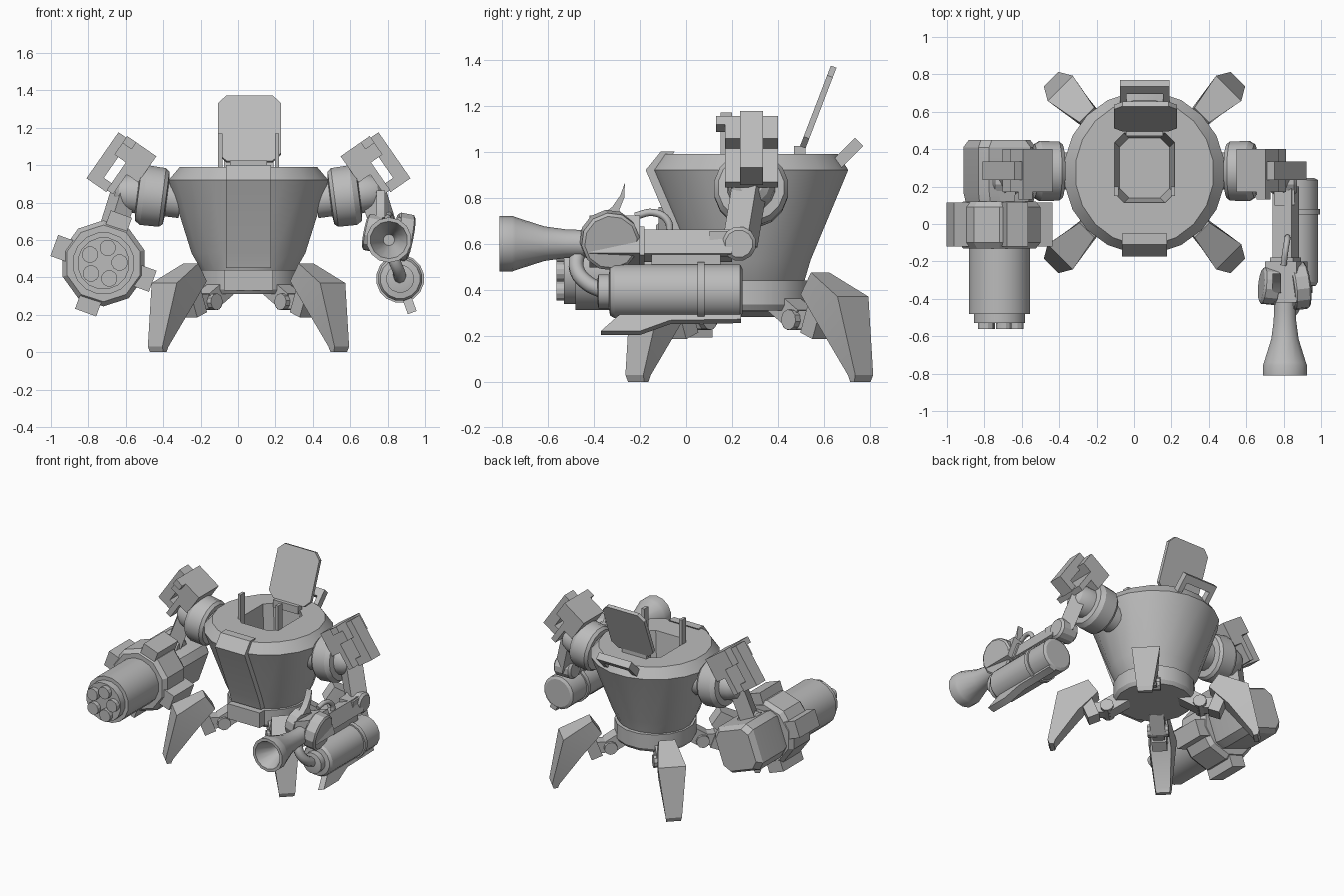
import bpy, bmesh, math
from mathutils import Vector, Matrix

if "Cube" in bpy.data.objects:
    bpy.data.objects.remove(bpy.data.objects["Cube"])

CX, CY = 0.056, 0.275          # centre of the hull
grey = bpy.data.materials.new("plain grey")
grey.diffuse_color = (0.5, 0.5, 0.5, 1)
grey.use_nodes = True
grey.node_tree.nodes["Principled BSDF"].inputs["Base Color"].default_value = grey.diffuse_color


def mesh(name, verts, faces):
    bm = bmesh.new()
    vs = [bm.verts.new(v) for v in verts]
    for f in faces:
        bm.faces.new([vs[i] for i in f])
    bmesh.ops.recalc_face_normals(bm, faces=bm.faces)
    me = bpy.data.meshes.new(name)
    bm.to_mesh(me)
    bm.free()
    me.materials.append(grey)
    ob = bpy.data.objects.new(name, me)
    bpy.context.collection.objects.link(ob)
    return ob


def loft(name, rings):
    """Closed skin through equal-length rings, capped at both ends."""
    n = len(rings[0])
    verts = [v for r in rings for v in r]
    faces = [[k * n + i, k * n + (i + 1) % n, (k + 1) * n + (i + 1) % n, (k + 1) * n + i]
             for k in range(len(rings) - 1) for i in range(n)]
    faces += [list(range(n)), list(range(len(verts) - n, len(verts)))]
    return mesh(name, verts, faces)


def lathe(name, profile, origin, axis, seg=16):
    q = Vector((0, 0, 1)).rotation_difference(Vector(axis).normalized())
    o = Vector(origin)
    rings = []
    for p in profile:
        t, r = p[0], p[1]
        ry = p[2] if len(p) > 2 else r
        rings.append([o + q @ Vector((r * math.cos(a), ry * math.sin(a), t))
                      for a in (2 * math.pi * (i + .5) / seg for i in range(seg))])
    return loft(name, rings)


def box(name, lo, hi, M=Matrix()):
    ring = lambda z: [M @ Vector(p) for p in ((lo[0], lo[1], z), (hi[0], lo[1], z),
                                              (hi[0], hi[1], z), (lo[0], hi[1], z))]
    return loft(name, [ring(lo[2]), ring(hi[2])])


def beam(name, a, b, w, h):
    """Square bar from a to b."""
    a, b = Vector(a), Vector(b)
    q = (b - a).to_track_quat('Z', 'Y')
    M = Matrix.Translation(a) @ q.to_matrix().to_4x4()
    return box(name, (-w / 2, -h / 2, 0), (w / 2, h / 2, (b - a).length), M)


def prism_x(name, pts, x0, x1, M=Matrix()):
    """(y, z) outline extruded along x."""
    return loft(name, [[M @ Vector((x, y, z)) for y, z in pts] for x in (x0, x1)])


def tube(name, pts, r):
    cu = bpy.data.curves.new(name, 'CURVE')
    cu.dimensions, cu.bevel_depth, cu.bevel_resolution = '3D', r, 2
    cu.use_fill_caps, cu.resolution_u = True, 5
    sp = cu.splines.new('BEZIER')
    sp.bezier_points.add(len(pts) - 1)
    for bp, p in zip(sp.bezier_points, pts):
        bp.co = p
        bp.handle_left_type = bp.handle_right_type = 'AUTO'
    cu.materials.append(grey)
    ob = bpy.data.objects.new(name, cu)
    bpy.context.collection.objects.link(ob)


def octagon(x0, x1, y0, y1, c):
    return [(x0 + c, y0), (x1 - c, y0), (x1, y0 + c), (x1, y1 - c),
            (x1 - c, y1), (x0 + c, y1), (x0, y1 - c), (x0, y0 + c)]


# hull with cockpit opening
hull = lathe("hull", [(.43, .25, .24), (.53, .308, .27), (.92, .432, .435), (.99, .372, .39)],
             (CX, CY, 0), (0, 0, 1), 20)
cutter = loft("cockpit_cutter",
              [[(x, y, z) for x, y in octagon(-.107 + d, .22 - d, .11 + d, .49 - d, .05)]
               for z, d in ((.72, .03), (1.1, -.007))])
cutter.hide_render = True
cutter.hide_viewport = True
mod = hull.modifiers.new("cockpit", 'BOOLEAN')
mod.operation, mod.object, mod.solver = 'DIFFERENCE', cutter, 'EXACT'
lathe("base_ring", [(.31, .255), (.335, .272), (.44, .272)], (CX, CY, 0), (0, 0, 1), 16)
prism_x("front_panel", [(-.11, 1.0), (-.175, .92), (-.01, .53), (.015, .45), (.07, .45),
                        (.05, .53), (-.10, .92), (-.05, 1.0)], CX - .12, CX + .12)
box("base_front_block", (CX - .13, -.015, .33), (CX + .13, .12, .44))
for x in (-.106, .198):
    box("cockpit_post", (x, .15, .9), (x + .022, .2, 1.17))

# open hatch, hinge and rear handle
tilt = Matrix.Translation((0, .50, 1.0)) @ Matrix.Rotation(-math.radians(21), 4, 'X')
plate = octagon(-.107, .23, .02, .395, .045)
loft("hatch", [[tilt @ Vector((x, y, z)) for x, z in plate] for y in (-.013, .013)])
box("hatch_hinge", (CX - .1, .47, .97), (CX + .1, .52, 1.025))
H = Matrix.Translation((0, .65, .94)) @ Matrix.Rotation(-math.radians(45), 4, 'X')
for x in (-.075, .155):
    box("handle_side", (x, -.025, -.03), (x + .035, .025, .13), H)
box("handle_bar", (-.075, -.025, .09), (.19, .025, .145), H)

# four legs: rings across the leg run from hip to foot
for k in range(4):
    R = Matrix.Translation((CX, CY, 0)) @ Matrix.Rotation(math.radians(45 + 90 * k), 4, 'Z')
    quads = [((.435, .475, .056), (.37, .38, .055)), ((.637, .37, .095), (.50, .24, .07)),
             ((.706, .03, .055), (.655, .03, .05)), ((.695, 0, .05), (.665, 0, .045))]
    loft("leg", [[R @ Vector((ro, w, zo)), R @ Vector((ro, -w, zo)),
                  R @ Vector((ri, -wi, zi)), R @ Vector((ri, wi, zi))]
                 for (ro, zo, w), (ri, zi, wi) in quads])
    beam("hip_link", R @ Vector((.19, 0, .35)), R @ Vector((.32, 0, .27)), .10, .10)
    beam("leg_link", R @ Vector((.30, 0, .27)), R @ Vector((.43, 0, .27)), .08, .08)
    beam("leg_strut", R @ Vector((.40, 0, .20)), R @ Vector((.45, 0, .33)), .10, .08)
    side = R.to_3x3() @ Vector((0, 1, 0))
    lathe("hip_joint", [(-.07, .045), (.07, .045)], R @ Vector((.31, 0, .27)), side, 10)

# shoulders, armour and upper arms
for s in (1, -1):
    lathe("shoulder", [(-.16, .10), (-.085, .10), (-.08, .145), (-.06, .161), (.04, .164),
                       (.07, .145), (.075, .105), (.13, .10), (.175, .08), (.195, .05)],
          (CX + s * .52, .283, .835), (s, 0, .13), 16)
    M = Matrix(((-.82 * s, 0, -.57 * s, CX + s * .866), (0, 1, 0, 0),
                (-.57, 0, .82, .93), (0, 0, 0, 1)))
    # grab loop
    for u0, u1, v0, v1 in ((0, .30, 0, .075), (0, .055, .07, .13)):
        box("armour_loop", (v0, .235, u0), (v1, .335, u1), M)
    # shoulder block: top cap, main block, lower plate and front flange
    for u0, u1, v0, v1, y0, y1 in ((.19, .31, .05, .13, .17, .40), (.14, .31, .125, .24, .17, .40),
                                   (.01, .15, .125, .165, .17, .40), (.265, .31, .05, .11, .13, .18)):
        box("shoulder_armour", (v0, y0, u0), (v1, y1, u1), M)
    beam("upper_arm", (CX + s * .66, .28, .87), (CX + s * .745, .235, .60), .12, .10)
    lathe("elbow", [(-.07, .06), (-.055, .075), (.055, .075), (.07, .06)],
          (CX + s * .745, .23, .60), (1, 0, 0), 12)

# rotary gun on the left arm
G = Vector((-.719, 0, .475))
T = Matrix.Translation(G) @ Matrix.Rotation(math.radians(20), 4, 'Y')
lathe("gun_collar", [(-.12, .205), (-.09, .23), (.10, .23), (.13, .205)], G, (0, -1, 0), 10)
lathe("gun_barrel", [(.1, .167), (.48, .167), (.48, .14), (.53, .14)], G, (0, -1, 0), 16)
for i in range(5):
    a = 2 * math.pi * i / 5 + .05
    lathe("gun_bore", [(.5, .044), (.562, .044)],
          G + Vector((.086 * math.cos(a), 0, .086 * math.sin(a))), (0, -1, 0), 12)
for i in range(4):
    F = T @ Matrix.Rotation(math.pi / 2 * i, 4, 'Y')
    box("gun_fin", (.17, -.12, -.06), (.28, .115, .06), F)
rear = lambda y, h: [T @ Vector((x, y, z)) for x, z in octagon(-h, h, -h, h, .045)]
loft("gun_rear_block", [rear(.10, .15), rear(.17, .163), rear(.41, .163), rear(.45, .14)])
beam("gun_arm", (-.69, .23, .60), (-.715, .05, .55), .13, .13)

# flame projector on the right arm
N = (.807, 0, .60)
lathe("nozzle", [(.30, .062), (.46, .06), (.52, .062), (.615, .075), (.74, .115), (.755, .121),
                 (.81, .121), (.81, .10), (.70, .05), (.62, .03)], N, (0, -1, 0), 14)
P = Matrix.Translation(N) @ Matrix.Rotation(math.radians(-20), 4, 'Y')
box("projector_head", (-.08, -.42, -.08), (.10, -.2, .095), P)
box("projector_body", (-.055, -.24, -.065), (.055, .2, .045), P)
box("projector_clamp", (-.065, -.24, -.075), (.065, -.18, .055), P)
beam("projector_arm", (.80, .23, .60), (.805, .1, .60), .11, .11)
lathe("large_disc", [(.03, .12), (.04, .128), (.11, .128), (.12, .115)],
      (.807, -.34, .63), (1, .12, -.2), 12)
lathe("small_disc", [(.05, .10), (.12, .10), (.13, .085)], (.807, -.34, .62), (-1, .1, .2), 12)
prism_x("igniter_horn", [(-.37, .72), (-.32, .76), (-.285, .81), (-.265, .865), (-.268, .80),
                         (-.29, .745), (-.27, .70)], .74, .785)
tube("feed_hose", [(.80, -.22, .72), (.81, -.14, .735), (.82, -.08, .70), (.82, -.07, .64)], .016)

# fuel tank, bent pipe and guard blade
K = (.867, 0, .393)
lathe("fuel_tank", [(-.245, .10), (-.235, .119), (.31, .119), (.33, .107), (.335, .075),
                    (.38, .075), (.385, .05)], K, (0, -1, 0), 16)
lathe("tank_band", [(-.08, .129), (-.05, .129)], K, (0, -1, 0), 16)
box("tank_mount", (.80, -.15, .48), (.87, .15, .56))
tube("fuel_pipe", [(.865, -.36, .395), (.86, -.43, .43), (.835, -.475, .49), (.81, -.47, .56)], .034)
B = Matrix.Translation((.865, 0, .395)) @ Matrix.Rotation(math.radians(-20), 4, 'Y')
prism_x("guard_blade", [(-.37, -.195), (-.29, -.12), (-.28, -.09), (.24, -.09), (.24, -.14),
                        (-.07, -.145), (-.20, -.195)], -.025, .025, B)

# smooth the round parts and keep their edges sharp
bpy.ops.object.select_all(action='DESELECT')
for ob in bpy.context.scene.objects:
    if ob.type == 'MESH' and not ob.hide_render:
        ob.select_set(True)
        bpy.context.view_layer.objects.active = ob
bpy.ops.object.shade_smooth_by_angle(angle=math.radians(28))
